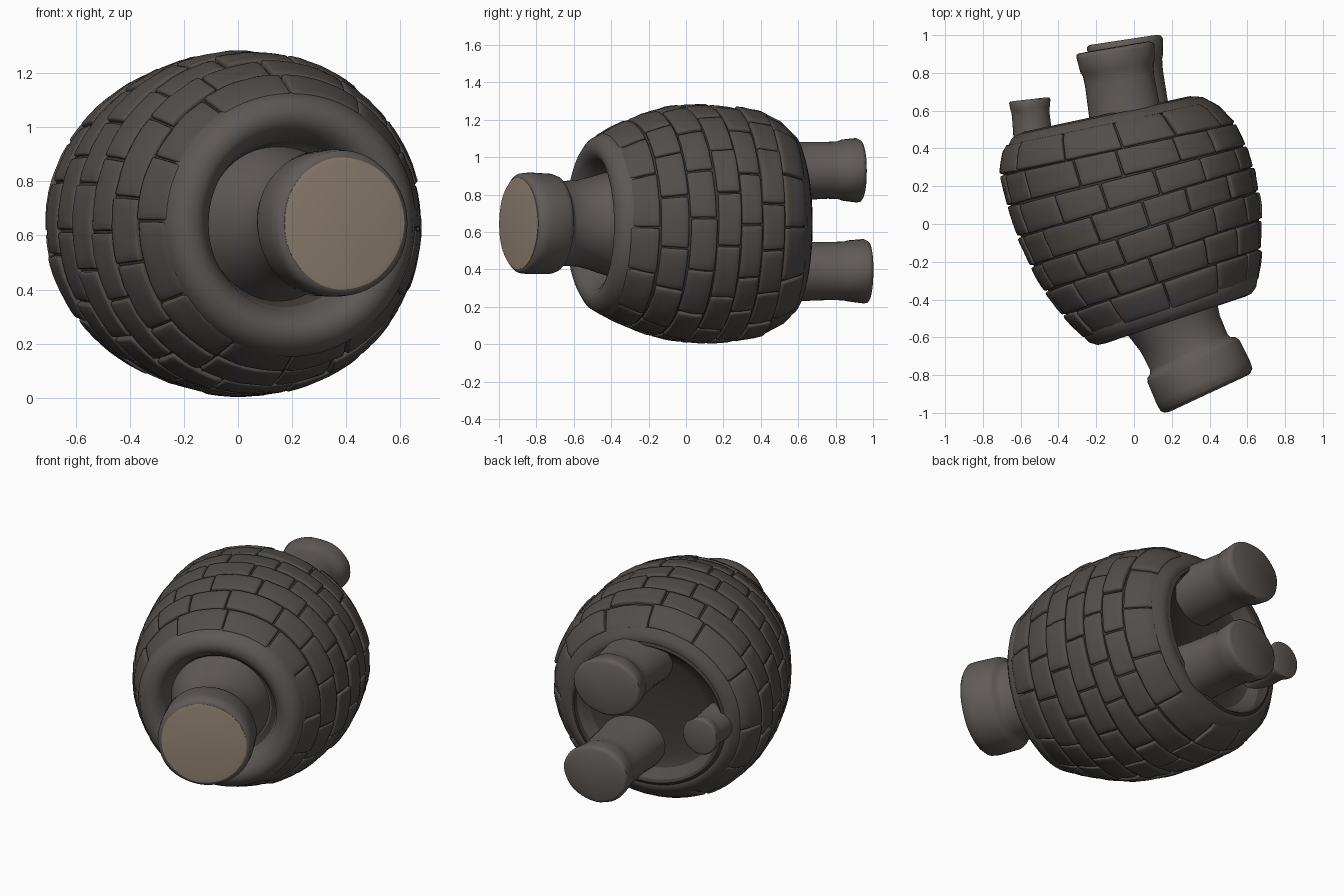
import bpy, bmesh, math, random
from mathutils import Vector, Matrix

if "Cube" in bpy.data.objects:
    bpy.data.objects.remove(bpy.data.objects["Cube"])

random.seed(4)


def mat(name, rgb):
    m = bpy.data.materials.new(name)
    m.diffuse_color = (*rgb, 1)
    m.use_nodes = True
    m.node_tree.nodes["Principled BSDF"].inputs["Base Color"].default_value = m.diffuse_color
    return m


STONE = mat("dark_stone", (0.085, 0.076, 0.070))
MORTAR = mat("mortar", (0.045, 0.040, 0.037))
RIM = mat("rim_stone", (0.11, 0.098, 0.09))
PIPE = mat("pipe_stone", (0.12, 0.106, 0.098))
TAN = mat("tan_face", (0.30, 0.235, 0.18))


def frame(origin, direction):
    """Local z runs along direction, local y stays close to world z."""
    d = Vector(direction).normalized()
    x = Vector((0, 0, 1)).cross(d).normalized()
    y = d.cross(x)
    return Matrix.Translation(origin) @ Matrix((x, y, d)).transposed().to_4x4()


tilt = math.radians(18.5)
BODY = frame((0.043, 0.013, 0.643), (math.sin(tilt), -math.cos(tilt), 0))


def bend(bm):
    """Swing the back half of the barrel round and widen it sideways."""
    for v in bm.verts:
        s = min(1, max(0, (0.1 - v.co.z) / 0.6))
        s = s * s * (3 - 2 * s)
        v.co.z += 0.12 * v.co.x * s
        v.co.x *= 1 + 0.07 * s


def finish(name, bm, matrix, material, angle=50):
    if matrix is BODY:
        bend(bm)
    me = bpy.data.meshes.new(name)
    bm.to_mesh(me)
    bm.free()
    ob = bpy.data.objects.new(name, me)
    bpy.context.collection.objects.link(ob)
    ob.matrix_world = matrix
    me.materials.append(material)
    bpy.ops.object.select_all(action='DESELECT')
    ob.select_set(True)
    bpy.context.view_layer.objects.active = ob
    bpy.ops.object.shade_smooth_by_angle(angle=math.radians(angle))
    return ob


def lathe(name, profile, matrix, material, segs=64, wide=1.0, wobble=0.0):
    """Spin (t, r) points about local z and close both ends."""
    bm = bmesh.new()
    rings = []
    for i, (t, r) in enumerate(profile):
        ring = []
        for k in range(segs):
            a = 2 * math.pi * k / segs
            rr = r * (1 + wobble * (math.sin(3 * a + i) + 0.5 * math.sin(7 * a + 2 * i)))
            ring.append(bm.verts.new((rr * wide * math.cos(a), rr * math.sin(a), t)))
        rings.append(ring)
    for r0, r1 in zip(rings, rings[1:]):
        for k in range(segs):
            n = (k + 1) % segs
            bm.faces.new((r0[k], r0[n], r1[n], r1[k]))
    bm.faces.new(rings[0][::-1])
    bm.faces.new(rings[-1])
    bmesh.ops.recalc_face_normals(bm, faces=bm.faces)
    return finish(name, bm, matrix, material)


# Barrel outline: distance along the axis (front positive) and radius
OUTLINE = [(-0.60, 0.44), (-0.575, 0.485), (-0.52, 0.54), (-0.40, 0.60), (-0.20, 0.635),
           (-0.08, 0.642), (0.10, 0.630), (0.25, 0.59), (0.40, 0.53), (0.50, 0.475), (0.55, 0.43)]


def radius(t):
    for (t0, r0), (t1, r1) in zip(OUTLINE, OUTLINE[1:]):
        if t <= t1:
            return r0 + (r1 - r0) * (t - t0) / (t1 - t0)
    return OUTLINE[-1][1]


# Mortar core with a dished recess at both ends
core = ([(-0.48, 0.05), (-0.485, 0.30), (-0.51, 0.37), (-0.58, 0.41)]
        + [(t, r - 0.018) for t, r in OUTLINE[:-1]]
        + [(0.50, 0.35), (0.43, 0.32), (0.40, 0.27), (0.39, 0.05)])
lathe("barrel_core", core, BODY, MORTAR, 96)

# Rounded rims around the front and back recesses
front_rim = [(0.40, 0.30), (0.48, 0.322), (0.53, 0.355), (0.55, 0.39), (0.545, 0.43),
             (0.52, 0.465), (0.475, 0.488), (0.44, 0.49), (0.40, 0.32)]
lathe("front_rim", front_rim, BODY, RIM, 96, wobble=0.004)
back_rim = [(-0.48, 0.44), (-0.545, 0.512), (-0.58, 0.48), (-0.593, 0.445), (-0.58, 0.41),
            (-0.54, 0.385), (-0.48, 0.35)]
lathe("back_rim", back_rim, BODY, STONE, 96, wobble=0.004)

# Staggered rows of curved bricks
bm = bmesh.new()
ROWS, T0, T1 = 7, -0.555, 0.49
pitch = (T1 - T0) / ROWS
NT, NA = 4, 7
for row in range(ROWS):
    count = 12 if row in (0, ROWS - 1) else 14
    shift = 0.5 * (row % 2)
    cuts = [(k + shift + random.uniform(-0.12, 0.12)) * 2 * math.pi / count for k in range(count)]
    cuts.append(cuts[0] + 2 * math.pi)
    ta = T0 + row * pitch + 0.005
    tb = ta + pitch - 0.010
    gap = 0.009
    for a0, a1 in zip(cuts, cuts[1:]):
        lift = random.uniform(-0.006, 0.006)
        skew = random.uniform(-0.004, 0.004)
        grid = []
        for i in range(NT + 1):
            t = ta + (tb - ta) * i / NT
            line = []
            for j in range(NA + 1):
                a = a0 + gap + (a1 - a0 - 2 * gap) * j / NA
                r = radius(t) + lift + random.uniform(-0.002, 0.002)
                line.append(bm.verts.new((r * math.cos(a), r * math.sin(a), t + skew * j / NA)))
            grid.append(line)
        for i in range(NT):
            for j in range(NA):
                bm.faces.new((grid[i][j], grid[i][j + 1], grid[i + 1][j + 1], grid[i + 1][j]))
bricks = finish("barrel_bricks", bm, BODY, STONE)
slab = bricks.modifiers.new("thickness", 'SOLIDIFY')
slab.thickness = 0.045
slab.offset = -1
soft = bricks.modifiers.new("soft_edges", 'BEVEL')
soft.width = 0.009
soft.segments = 2
soft.limit_method = 'ANGLE'
soft.angle_limit = math.radians(50)

# Front spout with a stepped collar and a tan end face
lean = math.radians(25)
spout = frame((0.17, -0.42, 0.645), (math.sin(lean), -math.cos(lean), 0))
lathe("front_spout", [(-0.06, 0.29), (0.04, 0.265), (0.10, 0.248), (0.18, 0.23), (0.285, 0.226),
                      (0.305, 0.235), (0.318, 0.258), (0.34, 0.268), (0.46, 0.272), (0.505, 0.268),
                      (0.522, 0.25)], spout, PIPE, wobble=0.007)
lathe("spout_face", [(0.50, 0.238), (0.525, 0.244), (0.528, 0.225)], spout, TAN, wobble=0.007)


# Rear stubs: neck and flared tip
def stub(name, base, tip, neck, flare, wide):
    base, tip = Vector(base), Vector(tip)
    n = (tip - base).length
    prof = [(-0.06, neck * 1.1), (0.3 * n, neck * 1.02), (0.62 * n, neck), (0.74 * n, neck * 1.02),
            (0.78 * n, flare * 0.95), (0.95 * n, flare), (0.985 * n, flare * 0.97), (n, flare * 0.90)]
    lathe(name, prof, frame(base, tip - base), PIPE, 40, wide, 0.015)


stub("upper_rear_stub", (-0.025, 0.47, 0.925), (-0.105, 0.935, 0.93), 0.152, 0.172, 1.22)
stub("lower_rear_stub", (0.02, 0.48, 0.39), (-0.055, 0.975, 0.39), 0.155, 0.172, 1.18)
stub("small_rear_stub", (-0.53, 0.44, 0.64), (-0.555, 0.66, 0.64), 0.10, 0.11, 1.0)
